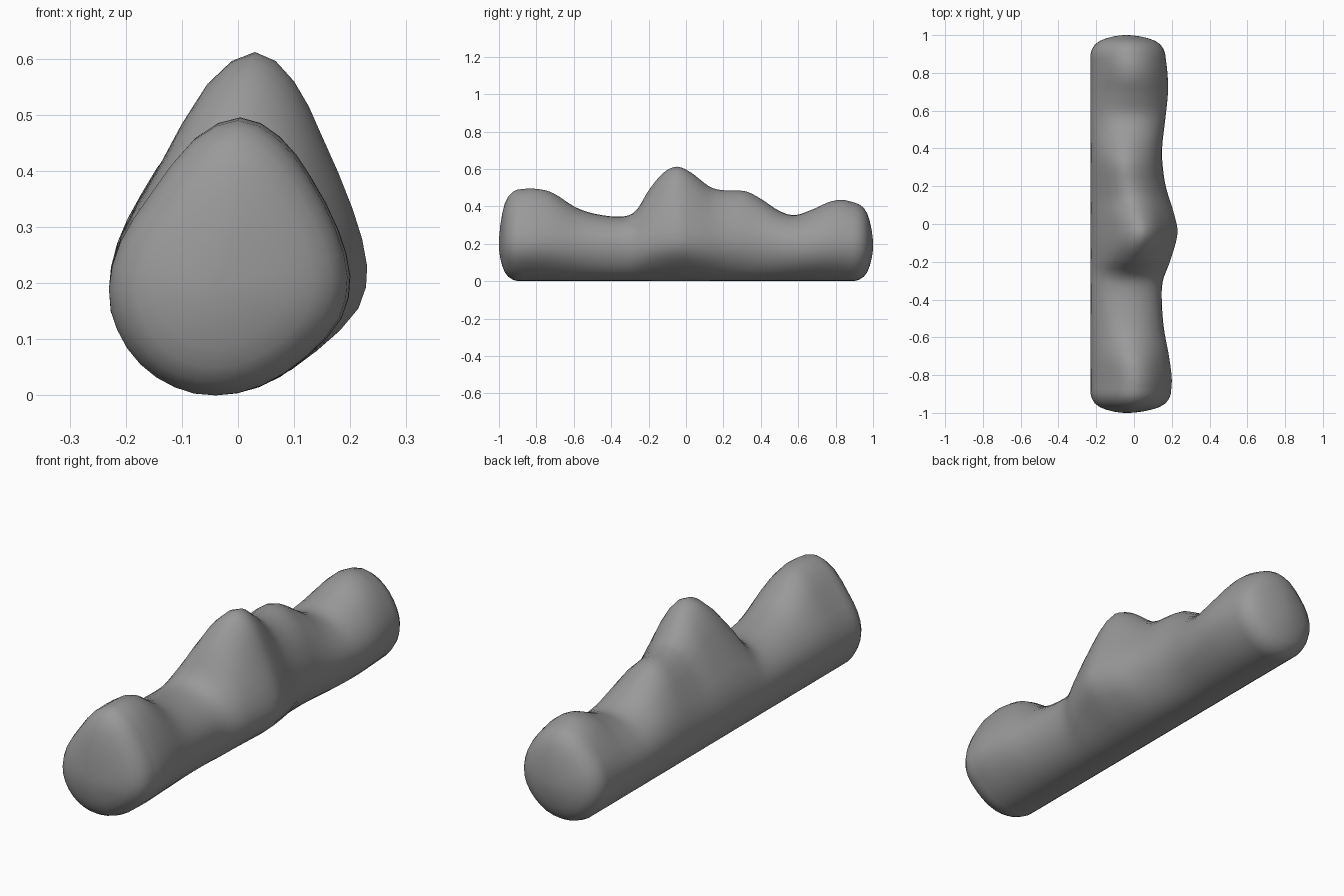
import bpy, bmesh, math
from mathutils import Vector

cube = bpy.data.objects.get("Cube")
if cube:
    bpy.data.objects.remove(cube, do_unlink=True)

AXIS_X, AXIS_Z, RADIUS = -0.04, 0.19, 0.19
SIDES, STEPS = 32, 76


def spline(points, x):
    """Smooth interpolation through (position, value) pairs."""
    if x <= points[0][0]:
        return points[0][1]
    for i in range(len(points) - 1):
        (x0, v0), (x1, v1) = points[i], points[i + 1]
        if x <= x1:
            xa, va = points[max(i - 1, 0)]
            xb, vb = points[min(i + 2, len(points) - 1)]
            d, t = x1 - x0, (x - x0) / (x1 - x0)
            m0, m1 = (v1 - va) / (x1 - xa) * d, (vb - v0) / (xb - x0) * d
            return ((2*t**3 - 3*t*t + 1) * v0 + (t**3 - 2*t*t + t) * m0
                    + (3*t*t - 2*t**3) * v1 + (t**3 - t*t) * m1)
    return points[-1][1]


# Ridge height and bulging side along the length
ridge = [(-.9, .49), (-.82, .495), (-.72, .475), (-.58, .39), (-.45, .353),
         (-.32, .348), (-.26, .385), (-.2, .485), (-.12, .58), (-.05, .612),
         (.02, .585), (.13, .503), (.2, .486), (.32, .48), (.4, .44),
         (.5, .375), (.58, .353), (.68, .385), (.77, .425), (.84, .434), (.9, .42)]
side = [(-.9, .195), (-.82, .2), (-.7, .185), (-.55, .158), (-.4, .147), (-.3, .153),
        (-.2, .19), (-.05, .23), (.05, .213), (.2, .168), (.33, .15), (.42, .15),
        (.55, .165), (.7, .18), (.8, .177), (.9, .165)]
# How far the section is pulled sideways and upwards, by angle step of 22.5 degrees
pull_x = [.08, .069, .056, .067, .07, .058, .035, .01, 0, 0, 0, 0, 0, .017, .046, .079, .08]
pull_z = [.04, .08, .157, .222, .262, .217, .107, .04, 0, 0, 0, 0, 0, .006, .024, .038, .04]
pull_x, pull_z = ([(i, v) for i, v in enumerate(p)] for p in (pull_x, pull_z))


def section(y, scale):
    up = (spline(ridge, y) - .35) / .262
    out = (spline(side, y) - .15) / .08
    ring = []
    for k in range(SIDES):
        a = math.tau * k / SIDES
        step = 16 * k / SIDES
        tall = RADIUS if math.sin(a) < 0 else .16
        x = RADIUS * math.cos(a) + out * spline(pull_x, step)
        z = tall * math.sin(a) + up * spline(pull_z, step)
        ring.append(Vector((AXIS_X + x * scale, y, AXIS_Z + z * scale)))
    return ring


# Stations: rounded end, body, rounded end
cap = [(.999, .15), (.993, .36), (.983, .56), (.97, .74), (.95, .88), (.925, .96)]
stations = [(-y, s) for y, s in cap]
stations += [(-.9 + 1.8 * i / STEPS, 1) for i in range(STEPS + 1)]
stations += list(reversed(cap))

bm = bmesh.new()
rings = [[bm.verts.new(p) for p in section(y, s)] for y, s in stations]
for a, b in zip(rings, rings[1:]):
    for k in range(SIDES):
        n = (k + 1) % SIDES
        bm.faces.new((a[k], a[n], b[n], b[k]))
for ring, y in ((rings[0], -1), (rings[-1], 1)):
    tip = bm.verts.new((AXIS_X, y, AXIS_Z))
    for k in range(SIDES):
        bm.faces.new((ring[k], ring[(k + 1) % SIDES], tip))
bmesh.ops.recalc_face_normals(bm, faces=bm.faces)
mesh = bpy.data.meshes.new("ridged_bar")
bm.to_mesh(mesh)
bm.free()
bar = bpy.data.objects.new("ridged_bar", mesh)
bpy.context.collection.objects.link(bar)

# Plain grey surface
grey = bpy.data.materials.new("mid_grey")
grey.use_nodes = True
colour = (.32, .32, .32, 1)
grey.diffuse_color = colour
grey.node_tree.nodes["Principled BSDF"].inputs["Base Color"].default_value = colour
mesh.materials.append(grey)

for ob in bpy.context.selected_objects:
    ob.select_set(False)
bar.select_set(True)
bpy.context.view_layer.objects.active = bar
bpy.ops.object.shade_smooth()
